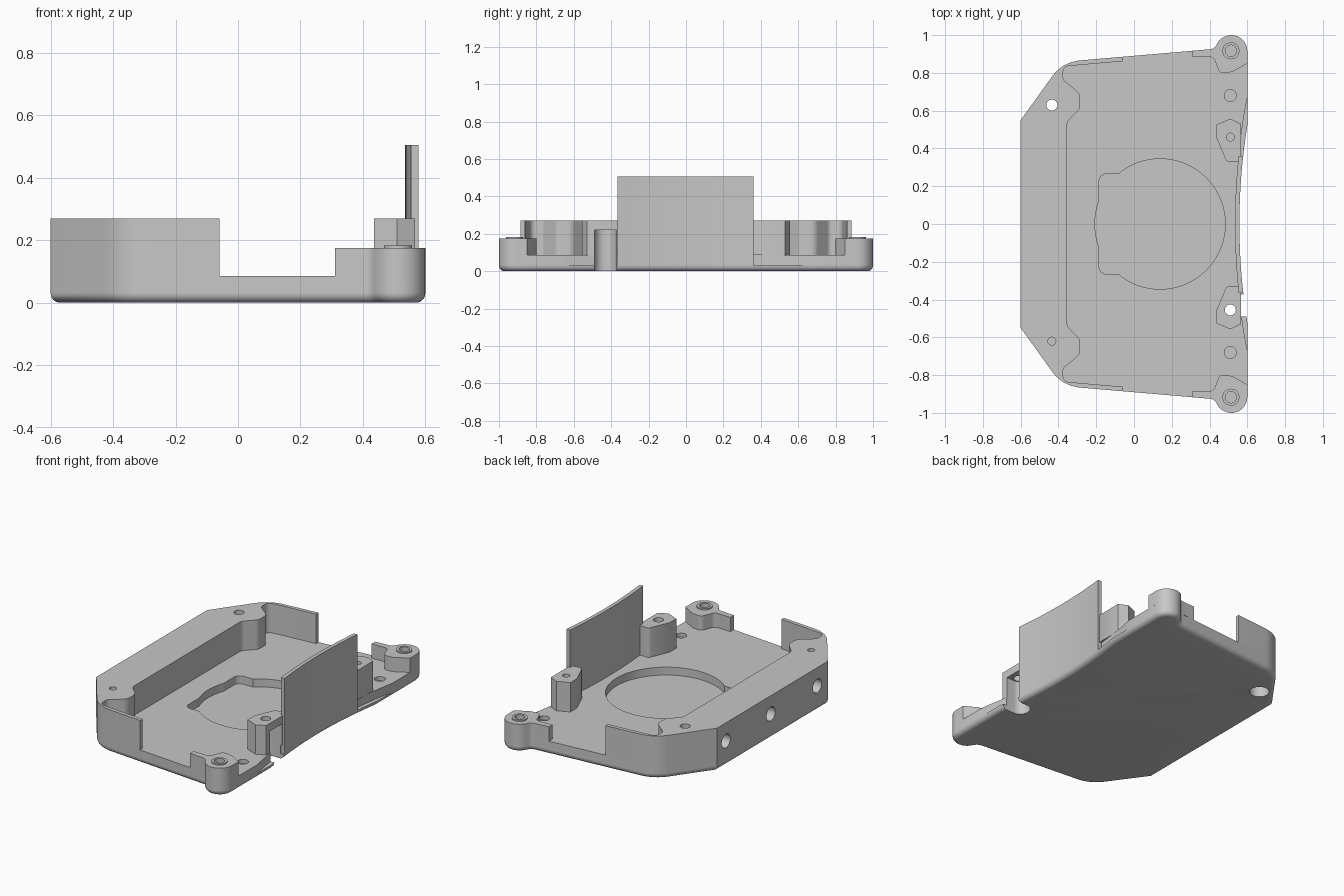
import bpy, bmesh, math
from mathutils import Vector

cube = bpy.data.objects.get("Cube")
if cube:
    bpy.data.objects.remove(cube, do_unlink=True)

GREY = (0.57, 0.57, 0.57, 1)
grey = bpy.data.materials.new("plain grey")
grey.use_nodes = True
grey.diffuse_color = GREY
grey.node_tree.nodes["Principled BSDF"].inputs["Base Color"].default_value = GREY

FLOOR, LEDGE, RIM, EAR, SHIELD = 0.085, 0.03, 0.27, 0.175, 0.505


def rounded(points, steps=8):
    """Closed outline from (x, y[, radius]) corners, each filleted by its radius."""
    out = []
    for i, p in enumerate(points):
        c = Vector(p[:2])
        if len(p) < 3:
            out.append(c)
            continue
        a = (Vector(points[i - 1][:2]) - c).normalized()
        b = (Vector(points[(i + 1) % len(points)][:2]) - c).normalized()
        half = a.angle(b) / 2
        centre = c + (a + b).normalized() * p[2] / math.sin(half)
        start = c + a * p[2] / math.tan(half) - centre
        turn = math.pi - 2 * half
        if a.cross(b) > 0:
            turn = -turn
        for k in range(steps + 1):
            t = turn * k / steps
            out.append(centre + Vector((start.x * math.cos(t) - start.y * math.sin(t),
                                        start.x * math.sin(t) + start.y * math.cos(t))))
    return out


def flip(points):
    return [(p[0], -p[1], *p[2:]) for p in points]


def inset(outline, amount):
    """Move a counter-clockwise outline inwards."""
    out = []
    for i, p in enumerate(outline):
        d1 = (p - outline[i - 1]).normalized()
        d2 = (outline[(i + 1) % len(outline)] - p).normalized()
        n = Vector((d1.y + d2.y, -d1.x - d2.x)) / (1 + d1.dot(d2))
        out.append(p - n * amount)
    return out


def prism(name, points, low, high, soft=False):
    """Extrude an outline upwards; soft rounds the lower edge over the full height."""
    outline = []
    for p in map(Vector, points):
        if not outline or (p - outline[-1]).length > 0.003:
            outline.append(p)
    if sum(outline[i - 1].cross(p) for i, p in enumerate(outline)) < 0:
        outline.reverse()
    levels = [(0, low), (0, high)]
    if soft:
        r = high - low
        angles = [k * math.pi / 12 for k in range(7)]
        levels = [(r * (1 - math.sin(a)), low + r * (1 - math.cos(a))) for a in angles]
    bm = bmesh.new()
    rings = [[bm.verts.new((p.x, p.y, z)) for p in inset(outline, d)] for d, z in levels]
    bm.faces.new(rings[0][::-1])
    bm.faces.new(rings[-1])
    for lower, upper in zip(rings, rings[1:]):
        for i in range(len(outline)):
            bm.faces.new((lower[i - 1], lower[i], upper[i], upper[i - 1]))
    mesh = bpy.data.meshes.new(name)
    bm.to_mesh(mesh)
    bm.free()
    mesh.materials.append(grey)
    obj = bpy.data.objects.new(name, mesh)
    bpy.context.collection.objects.link(obj)
    return obj


def disc(x, y, r, n=32):
    return [(x + r * math.cos(math.tau * k / n), y + r * math.sin(math.tau * k / n)) for k in range(n)]


def drill(x, y, r, low, high):
    return prism("cutter", disc(x, y, r), low, high)


def cut(obj, cutters):
    for c in cutters:
        c.hide_render = True
        mod = obj.modifiers.new("cut", 'BOOLEAN')
        mod.operation, mod.solver, mod.object = 'DIFFERENCE', 'EXACT', c
        bpy.context.view_layer.objects.active = obj
        bpy.ops.object.modifier_apply(modifier=mod.name)


def inner(y):
    return 0.535 + 0.145 * y * y


def outer(y):
    return 0.558 + 0.155 * y * y


def edge_y(x):
    """Sloping long edge of the tray."""
    return 0.865 + 0.0857 * (x + 0.3)


def span(a, b, n=12):
    return [a + (b - a) * k / n for k in range(n + 1)]


# Shared outlines for one end of the tray
corner = [(-0.6, 0.55), (-0.378, 0.858, 0.2)]
ear_outer = [(0.425, 0.927, 0.04), (0.465, 1.0, 0.084), (0.6, 1.0, 0.084)]
half = corner + ear_outer

# Hole cutters
through_rim = drill(-0.435, 0.63, 0.029, -0.1, 0.4)
counterbore = drill(-0.435, 0.63, 0.058, -0.1, 0.1)
through_post = drill(0.51, -0.455, 0.029, -0.1, 0.4)
slot = prism("cutter", rounded([(0.455, -0.49, 0.055), (0.7, -0.49), (0.7, -0.372),
                                (0.455, -0.372, 0.055)]), -0.1, 0.22)
openings = [through_rim, counterbore, through_post, slot]

# Bottom plate with rounded lower edge, wider than the floor along the curved side
curve = [(outer(y), y) for y in span(0.52, -0.52, 24)]
plate = prism("bottom_plate", rounded(half + curve + flip(half)[::-1]), 0, LEDGE, soft=True)
cut(plate, openings)

# Floor with a keyhole recess and two shallow pits
curve = [(inner(y), y) for y in span(0.669, -0.669, 30)]
tray = prism("tray_floor", rounded(half + curve + flip(half)[::-1]), LEDGE, FLOOR)
recess = [prism("cutter", disc(0.138, 0, 0.345, 72), 0.035, 0.2),
          prism("cutter", rounded([(-0.185, -0.265, 0.04), (0.1, -0.265),
                                   (0.1, 0.265), (-0.185, 0.265, 0.04)]), 0.035, 0.2)]
pits = [drill(0.51, s * 0.68, 0.032, 0.06, 0.2) for s in (1, -1)]
cut(tray, recess + pits + openings)

# High rim: thick side wall with screw bulges and thin end walls
rim_half = corner + [(-0.06, edge_y(-0.06)), (-0.06, edge_y(-0.06) - 0.024),
                     (-0.376, 0.834, 0.035), (-0.376, 0.765, 0.03), (-0.285, 0.69, 0.05),
                     (-0.285, 0.61, 0.05), (-0.355, 0.54, 0.05)]
rim = prism("side_rim", rounded(rim_half + flip(rim_half)[::-1]), FLOOR, RIM)
side_holes = []
for y in (0.46, 0.015, -0.445):
    hole = drill(0, 0, 0.043, 0, 0.25)
    hole.rotation_euler.y = math.pi / 2
    hole.location = (-0.73, y, 0.155)
    side_holes.append(hole)
bpy.context.view_layer.update()
cut(rim, side_holes + [through_rim, counterbore, drill(-0.435, -0.62, 0.021, 0.12, 0.4)])

# Corner ears with screw rings, and screw posts beside the shield
ear_shape = ([(0.31, edge_y(0.31))] + ear_outer +
             [(0.6, 0.85), (0.52, 0.805, 0.04), (0.455, 0.795, 0.03),
              (0.42, 0.885, 0.03), (0.31, 0.883)])
post_shape = [(0.435, 0.525), (0.51, 0.557), (0.567, 0.53), (0.567, 0.36),
              (0.55, 0.33), (0.49, 0.33, 0.02), (0.435, 0.46)]
made = [plate, tray, rim]
for s, side in ((1, "back"), (-1, "front")):
    shape = (lambda pts: pts) if s > 0 else flip
    ear = prism(side + "_ear", rounded(shape(ear_shape)), FLOOR, EAR)
    ring = prism(side + "_ear_ring", disc(0.513, s * 0.917, 0.045), EAR, EAR + 0.008)
    bore = drill(0.513, s * 0.917, 0.03, 0.1, 0.3)
    cut(ear, [bore])
    cut(ring, [bore])
    post = prism(side + "_screw_post", rounded(shape(post_shape)), FLOOR, RIM)
    cut(post, [drill(0.51, 0.46, 0.021, 0.13, 0.4)] if s > 0 else [through_post, slot])
    made += [ear, ring, post]

# Tall curved shield
ys = span(-0.366, 0.36, 24)
made.append(prism("curved_shield", [(outer(y), y) for y in ys] +
                  [(inner(y), y) for y in reversed(ys)], LEDGE, SHIELD))

# Remove all cutters, then shade
for obj in list(bpy.data.objects):
    if obj.name.startswith("cutter"):
        bpy.data.objects.remove(obj, do_unlink=True)
bpy.ops.object.select_all(action='DESELECT')
for obj in made:
    obj.select_set(True)
bpy.context.view_layer.objects.active = plate
bpy.ops.object.shade_smooth_by_angle(angle=math.radians(30))
